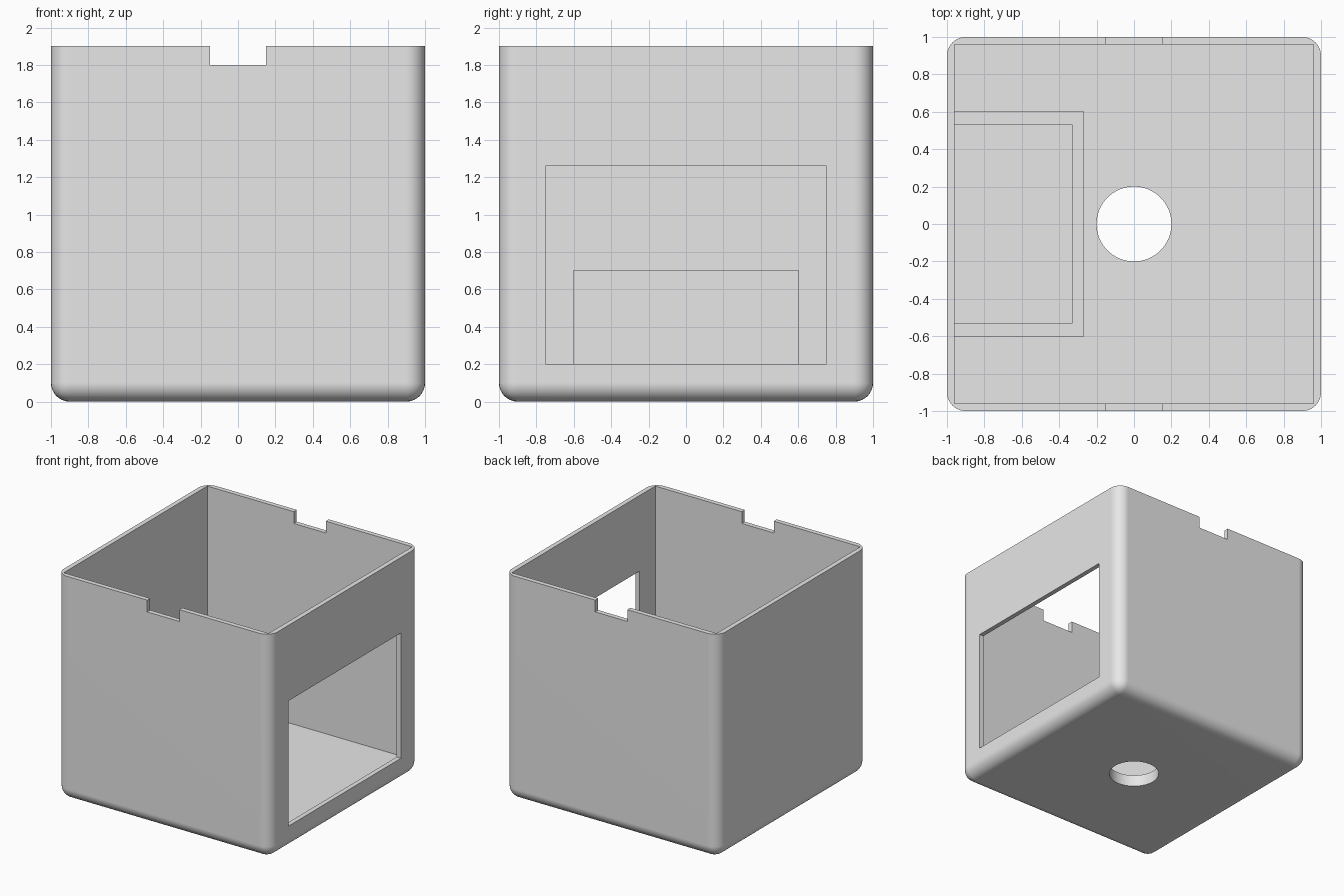
import bpy, bmesh, math
from mathutils import Vector

default = bpy.data.objects.get("Cube")
if default:
    bpy.data.objects.remove(default, do_unlink=True)

grey = bpy.data.materials.new("plain grey")
grey.use_nodes = True
grey.diffuse_color = (0.8, 0.8, 0.8, 1)
grey.node_tree.nodes["Principled BSDF"].inputs["Base Color"].default_value = (0.8, 0.8, 0.8, 1)

WALL, FLOOR, TOP, ROUND = 0.04, 0.1, 1.9, 0.1


def add_object(name, bm):
    bmesh.ops.recalc_face_normals(bm, faces=bm.faces[:])
    mesh = bpy.data.meshes.new(name)
    bm.to_mesh(mesh)
    bm.free()
    mesh.materials.append(grey)
    obj = bpy.data.objects.new(name, mesh)
    bpy.context.collection.objects.link(obj)
    return obj


def box_bmesh(low, high):
    bm = bmesh.new()
    bmesh.ops.create_cube(bm, size=1)
    low, high = Vector(low), Vector(high)
    for v in bm.verts:
        v.co = (low + high) / 2 + v.co * (high - low)
    return bm


def activate(obj):
    bpy.ops.object.select_all(action='DESELECT')
    obj.select_set(True)
    bpy.context.view_layer.objects.active = obj


def cut(obj, cutter):
    cutter.hide_render = True
    mod = obj.modifiers.new("cut", 'BOOLEAN')
    mod.operation = 'DIFFERENCE'
    mod.solver = 'EXACT'
    mod.object = cutter
    activate(obj)
    bpy.ops.object.modifier_apply(modifier=mod.name)
    bpy.data.objects.remove(cutter, do_unlink=True)


# Outer shell: block with rounded upright and bottom edges
bm = box_bmesh((-1, -1, 0), (1, 1, TOP))
edges = [e for e in bm.edges if min(v.co.z for v in e.verts) < 0.01]
bmesh.ops.bevel(bm, geom=edges, offset=ROUND, segments=8, profile=0.5, affect='EDGES')
shell = add_object("open_box", bm)

# Hollow inside, side window, and the notch through front and back rims
inner = 1 - WALL
cut(shell, add_object("cavity_cutter", box_bmesh((-inner, -inner, FLOOR), (inner, inner, 2.2))))
cut(shell, add_object("window_cutter", box_bmesh((0.8, -0.75, 0.2), (1.2, 0.75, 1.26))))
cut(shell, add_object("notch_cutter", box_bmesh((-0.15, -1.2, 1.8), (0.15, 1.2, 2.2))))

# Round hole in the floor
bm = bmesh.new()
bmesh.ops.create_cone(bm, cap_ends=True, segments=64, radius1=0.2, radius2=0.2, depth=0.6)
cut(shell, add_object("floor_hole_cutter", bm))

activate(shell)
bpy.ops.object.shade_smooth_by_angle(angle=math.radians(30))
weighted = shell.modifiers.new("clean shading", 'WEIGHTED_NORMAL')
weighted.keep_sharp = True

# U-shaped compartment standing against the right wall
half = [(-0.97, 0.605), (-0.27, 0.605), (-0.33, 0.53), (-0.97, 0.53)]
outline = [half[0], half[1], (half[1][0], -half[1][1]), (half[0][0], -half[0][1]),
           (half[3][0], -half[3][1]), (half[2][0], -half[2][1]), half[2], half[3]]
bm = bmesh.new()
base = bm.faces.new([bm.verts.new((x, y, FLOOR - 0.01)) for x, y in outline])
raised = bmesh.ops.extrude_face_region(bm, geom=[base], use_keep_orig=True)
for v in raised["geom"]:
    if isinstance(v, bmesh.types.BMVert):
        v.co.z = 0.7
add_object("inner_compartment", bm)
